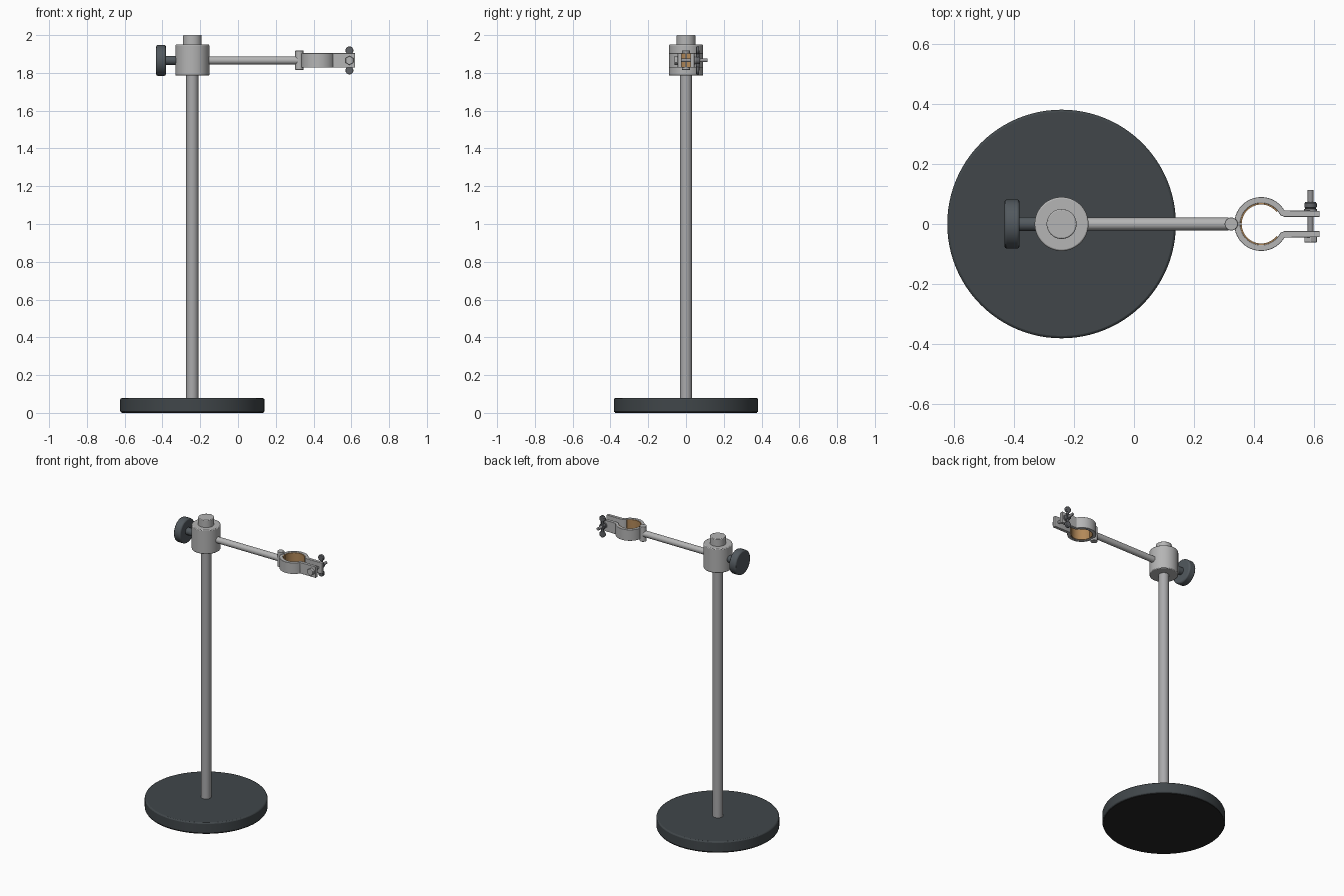
import bpy, bmesh, math
from mathutils import Vector

if "Cube" in bpy.data.objects:
    bpy.data.objects.remove(bpy.data.objects["Cube"])

POST_X, ARM_Z = -0.242, 1.866
RING_X, BOLT_X = 0.425, 0.59


def material(name, r, g, b):
    m = bpy.data.materials.new(name)
    m.diffuse_color = (r, g, b, 1)
    m.use_nodes = True
    m.node_tree.nodes["Principled BSDF"].inputs["Base Color"].default_value = m.diffuse_color
    return m


STEEL = material("light steel", 0.46, 0.46, 0.46)
ROD = material("rod steel", 0.40, 0.40, 0.41)
IRON = material("dark painted iron", 0.052, 0.062, 0.068)
PAD = material("black underside", 0.018, 0.018, 0.018)
KNOB = material("slate plastic", 0.085, 0.10, 0.112)
HARDWARE = material("bolt grey", 0.30, 0.30, 0.31)
WING = material("dark hardware", 0.12, 0.125, 0.135)
CORK = material("cork", 0.45, 0.25, 0.10)


def finish(bm, name, mat, bevel=0.0):
    bmesh.ops.recalc_face_normals(bm, faces=bm.faces)
    me = bpy.data.meshes.new(name)
    bm.to_mesh(me)
    bm.free()
    ob = bpy.data.objects.new(name, me)
    bpy.context.collection.objects.link(ob)
    me.materials.append(mat)
    bpy.ops.object.select_all(action='DESELECT')
    bpy.context.view_layer.objects.active = ob
    ob.select_set(True)
    bpy.ops.object.shade_smooth_by_angle(angle=math.radians(35))
    if bevel:
        mod = ob.modifiers.new("Edge", 'BEVEL')
        mod.width, mod.segments = bevel, 2
        mod.limit_method, mod.angle_limit = 'ANGLE', math.radians(40)
    return ob


def cylinder(name, start, end, radius, mat, sides=48, bevel=0.0):
    """Cylinder running between two points."""
    a, b = Vector(start), Vector(end)
    bm = bmesh.new()
    bmesh.ops.create_cone(bm, cap_ends=True, segments=sides, radius1=radius,
                          radius2=radius, depth=(b - a).length)
    turn = (b - a).to_track_quat('Z', 'Y').to_matrix()
    bmesh.ops.rotate(bm, verts=bm.verts, matrix=turn)
    bmesh.ops.translate(bm, verts=bm.verts, vec=(a + b) / 2)
    return finish(bm, name, mat, bevel)


def extrude(name, outline, z0, z1, mat, bevel=0.0):
    """Vertical prism from a flat outline."""
    bm = bmesh.new()
    face = bm.faces.new([bm.verts.new((x, y, z0)) for x, y in outline])
    top = bmesh.ops.extrude_face_region(bm, geom=[face])['geom']
    bmesh.ops.translate(bm, verts=[v for v in top if isinstance(v, bmesh.types.BMVert)],
                        vec=(0, 0, z1 - z0))
    return finish(bm, name, mat, bevel)


def arc(r, a0, a1, n=28):
    angles = [math.radians(a0 + (a1 - a0) * i / n) for i in range(n + 1)]
    return [(RING_X + r * math.cos(a), r * math.sin(a)) for a in angles]


def on_post(name, z0, z1, radius, mat, sides=48, bevel=0.0):
    return cylinder(name, (POST_X, 0, z0), (POST_X, 0, z1), radius, mat, sides, bevel)


def along_x(name, x0, x1, radius, mat, sides=40, bevel=0.0):
    return cylinder(name, (x0, 0, ARM_Z), (x1, 0, ARM_Z), radius, mat, sides, bevel)


def on_bolt(name, y0, y1, radius, mat, sides=24, bevel=0.0):
    return cylinder(name, (BOLT_X, y0, ARM_Z), (BOLT_X, y1, ARM_Z), radius, mat, sides, bevel)


# Base and upright
on_post("base", 0.003, 0.078, 0.382, IRON, 96, 0.008)
on_post("base_pad", 0, 0.004, 0.376, PAD, 96)
on_post("upright_rod", 0.07, 1.80, 0.032, ROD)
on_post("collar", 1.785, 1.95, 0.09, STEEL, 64, 0.005)
on_post("rod_cap", 1.945, 2.0, 0.05, STEEL, 48, 0.004)

# Tightening knob and arm
along_x("knob", -0.433, -0.382, 0.082, KNOB, 48, 0.008)
along_x("knob_stem", -0.39, -0.325, 0.024, KNOB)
along_x("arm", -0.17, 0.315, 0.021, STEEL)

# Ring clamp: hinge, two jaws with tabs, cork lining
cylinder("hinge_pin", (0.325, 0, 1.816), (0.325, 0, 1.918), 0.022, STEEL, 32, 0.002)
for side, label in ((1, "back"), (-1, "front")):
    jaw = (arc(0.09, 178.5, 30)
           + [(0.62, 0.044), (0.62, 0.024), (0.502, 0.024), (0.49, 0.029)]
           + arc(0.07, 36, 178))
    extrude(label + "_jaw", [(x, y * side) for x, y in jaw],
            ARM_Z - 0.038, ARM_Z + 0.038, STEEL, 0.0015)
    lining = arc(0.071, 178, 38) + arc(0.065, 38, 178)
    extrude(label + "_cork", [(x, y * side) for x, y in lining],
            ARM_Z - 0.036, ARM_Z + 0.036, CORK)

# Clamp bolt and wing nut
on_bolt("bolt", -0.05, 0.113, 0.0095, HARDWARE)
on_bolt("bolt_head", -0.062, -0.042, 0.024, STEEL, 6, 0.002)
on_bolt("washer", 0.044, 0.05, 0.022, HARDWARE)
on_bolt("wing_nut_hub", 0.05, 0.074, 0.019, WING, 24, 0.002)
for side, label in ((1, "upper"), (-1, "lower")):
    z = ARM_Z + side * 0.053
    cylinder(label + "_wing", (BOLT_X, 0.054, z), (BOLT_X, 0.070, z), 0.021, WING, 24, 0.003)
    cylinder(label + "_wing_neck", (BOLT_X, 0.062, ARM_Z + side * 0.01),
             (BOLT_X, 0.062, z), 0.009, WING, 16)
